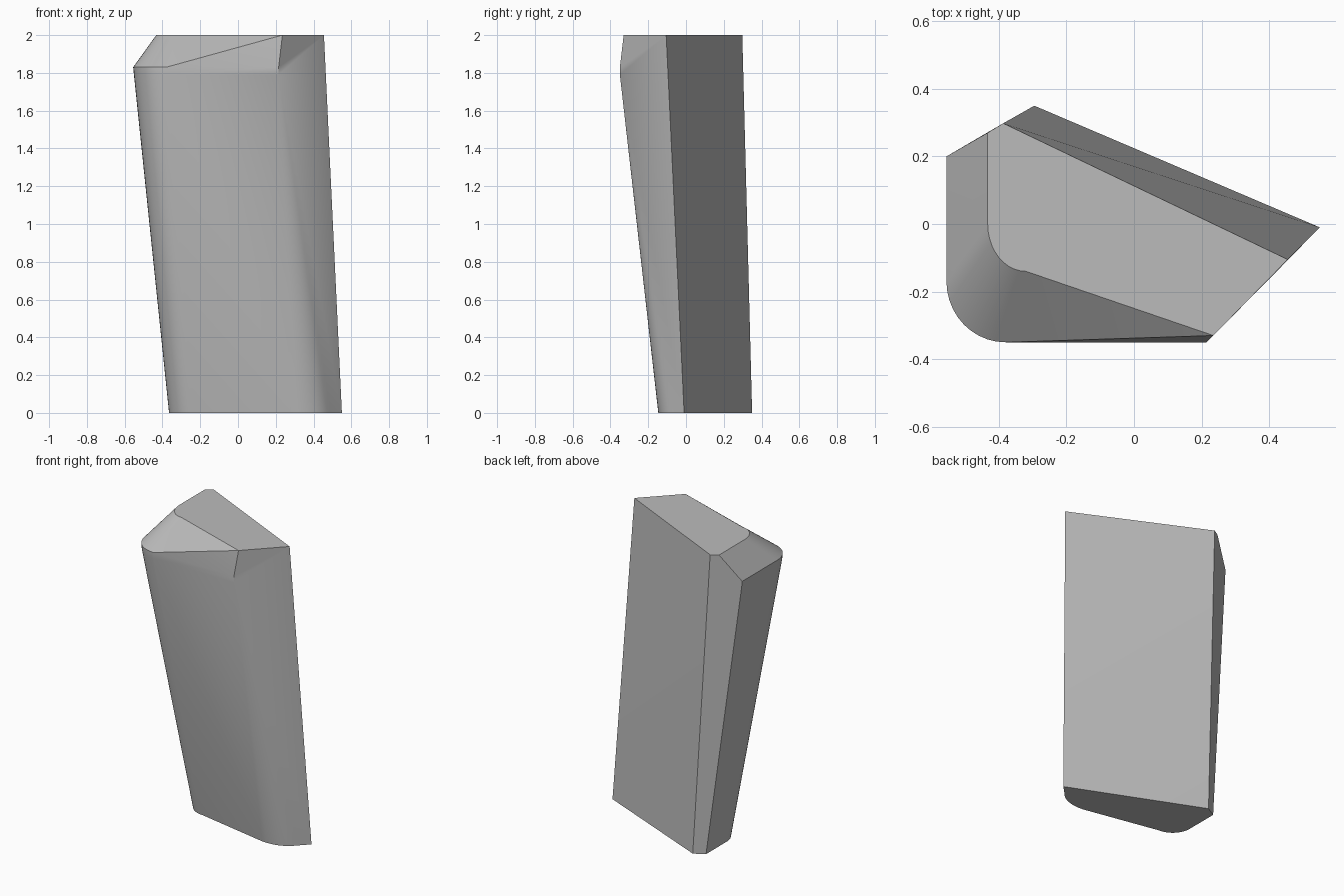
import bpy, bmesh, math
from mathutils import Vector

cube = bpy.data.objects.get("Cube")
if cube:
    bpy.data.objects.remove(cube)

ROUND = 10   # steps in the front left corner
FAN = 8      # steps in the front right blend


def quarter(start, end, z, bulge=0.5523):
    """Quarter ellipse from a side tangent to a front tangent."""
    points = []
    for i in range(ROUND + 1):
        a = math.pi / 2 * i / ROUND
        x = end[0] + (start[0] - end[0]) * math.cos(a)
        y = start[1] + (end[1] - start[1]) * math.sin(a)
        points.append(Vector((x, y, z)))
    return points


def blend(a, b, c, z):
    """Quadratic curve through a and c, pulled towards b."""
    points = []
    for i in range(FAN + 1):
        t = i / FAN
        p = [(1 - t) ** 2 * a[k] + 2 * t * (1 - t) * b[k] + t * t * c[k] for k in (0, 1)]
        points.append(Vector((*p, z)))
    return points


# Back corners at the foot and the top
foot_back, foot_tip = Vector((-0.295, 0.35, 0)), Vector((0.55, -0.01, 0))
top_back, top_tip = Vector((-0.387, 0.298, 2)), Vector((0.455, -0.105, 2))

# Front outline at the foot, shoulder and top
foot = [Vector((-0.365, 0.31, 0))] + quarter((-0.365, 0.09), (-0.23, -0.045), 0)
foot += blend((0.28, -0.145), (0.42, -0.158), (0.49, -0.07), 0)
shoulder = [Vector((-0.555, 0.20, 1.83))] + quarter((-0.555, -0.17), (-0.38, -0.35), 1.83)
shoulder += [Vector((0.215, -0.35, 1.83))]
under = [Vector((p.x + 0.004 * (p.x < -0.4), p.y, 1.79)) for p in shoulder]
top = [Vector((-0.433, 0.27, 2))] + quarter((-0.433, 0.0), (-0.32, -0.14), 2)
top += [Vector((0.235, -0.33, 2))]

bm = bmesh.new()
rings = [[bm.verts.new(p) for p in ring] for ring in (foot, under, shoulder, top)]
low, mid, high, cap = rings
fb, ft, tb, tt = [bm.verts.new(p) for p in (foot_back, foot_tip, top_back, top_tip)]


def face(*verts):
    return bm.faces.new(verts)


# Body skin and top chamfer, split along the convex diagonal
n = len(mid)
for lower, upper in ((low, mid), (mid, high), (high, cap)):
    for i in range(n - 1):
        if i == n - 2 and lower is low:
            face(lower[i], lower[i + 1], upper[i])
            face(lower[i + 1], upper[i + 1], upper[i])
        elif i == n - 2 and upper is cap:
            face(lower[i], lower[i + 1], upper[i + 1])
            face(lower[i], upper[i + 1], upper[i])
        else:
            face(lower[i], lower[i + 1], upper[i + 1], upper[i])

# Front right blend, narrowing to a point below the shoulder
for i in range(n - 1, len(low) - 1):
    face(low[i], low[i + 1], mid[-1])

# Right end
face(low[-1], ft, mid[-1])
face(mid[-1], ft, tt)
face(mid[-1], tt, high[-1])
face(high[-1], tt, cap[-1])

# Left edge strip, back, top and foot
face(fb, low[0], mid[0], high[0], cap[0], tb)
face(ft, fb, tb)
face(ft, tb, tt)
face(*cap, tt, tb)
face(*reversed(low), fb, ft)
bmesh.ops.recalc_face_normals(bm, faces=bm.faces)

mesh = bpy.data.meshes.new("tapered_block")
bm.to_mesh(mesh)
bm.free()
block = bpy.data.objects.new("tapered_block", mesh)
bpy.context.collection.objects.link(block)

# Plain grey finish
grey = bpy.data.materials.new("light_grey")
grey.use_nodes = True
colour = (0.5, 0.5, 0.5, 1)
grey.diffuse_color = colour
grey.node_tree.nodes["Principled BSDF"].inputs["Base Color"].default_value = colour
mesh.materials.append(grey)

bpy.ops.object.select_all(action="DESELECT")
block.select_set(True)
bpy.context.view_layer.objects.active = block
bpy.ops.object.shade_smooth_by_angle(angle=math.radians(30))
